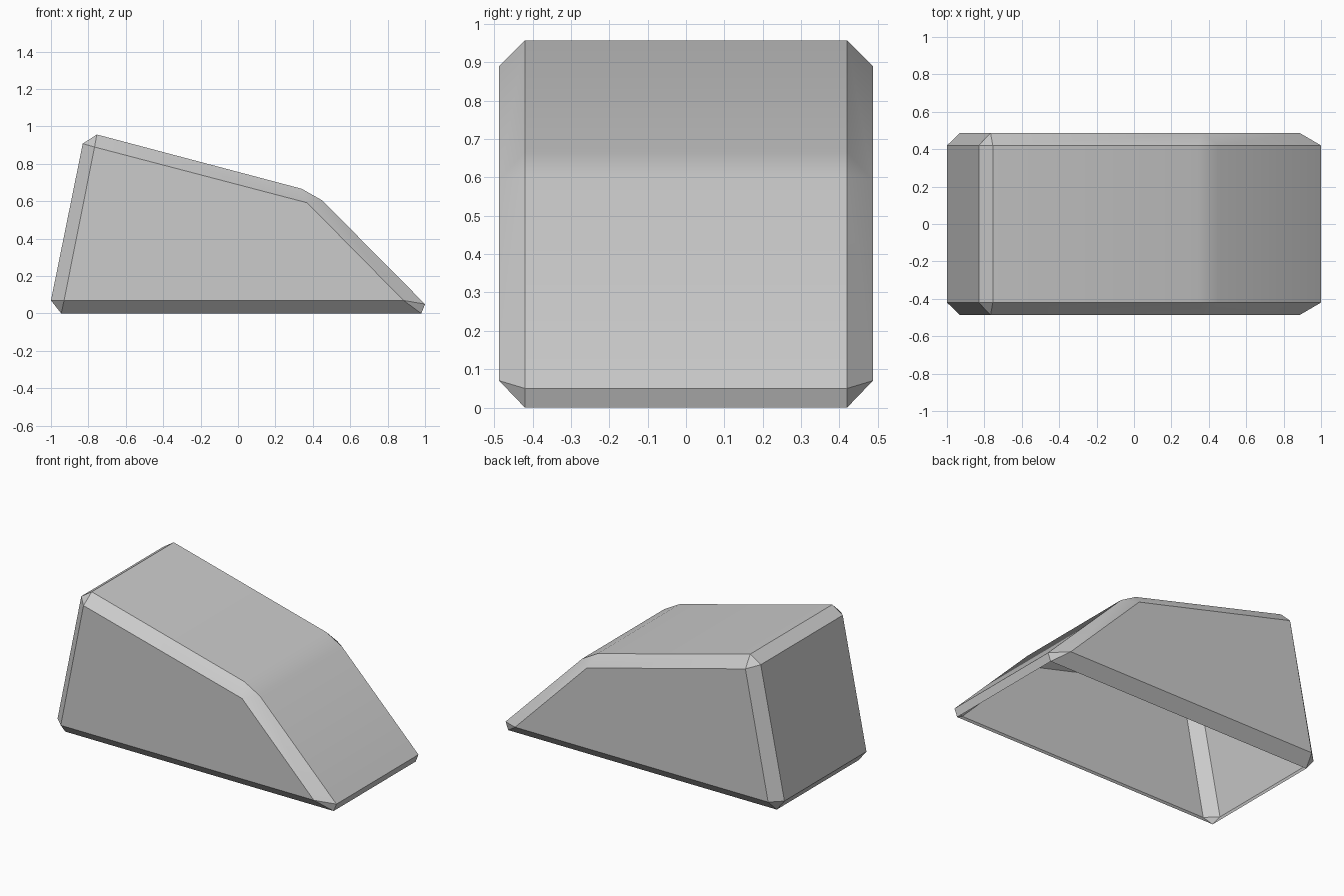
import bpy, bmesh
from math import radians

cube = bpy.data.objects.get("Cube")
if cube:
    bpy.data.objects.remove(cube, do_unlink=True)

# Plain grey material
grey = bpy.data.materials.new("light grey")
grey.use_nodes = True
grey.diffuse_color = (0.6, 0.6, 0.6, 1)
grey.node_tree.nodes["Principled BSDF"].inputs["Base Color"].default_value = (0.6, 0.6, 0.6, 1)

# Centre profile (x, z), running from the rear rim over the top to the nose rim
HALF_CENTRE, HALF_SIDE = 0.42, 0.487
centre = dict(a=(-0.945, 0), b=(-1, 0.07), c=(-0.83, 0.908), d=(-0.755, 0.957),
              e=(0.34, 0.667), f=(0.45, 0.605), g=(1, 0.05), h=(0.98, 0))
# Inset outline of the flat side panels
side = dict(p=(-0.93, 0.07), q=(-0.767, 0.89), r=(0.37, 0.592), s=(0.885, 0.07))

bm = bmesh.new()
verts = {}
for sign in (-1, 1):
    for outline, half in ((centre, HALF_CENTRE), (side, HALF_SIDE)):
        for key, (x, z) in outline.items():
            verts[key, sign] = bm.verts.new((x, sign * half, z))

# Side panel and the bevel strips around it, on both sides
for sign in (-1, 1):
    for loop in ("pqrs", "abp", "bcqp", "cdq", "derq", "efr", "fgsr", "ghs", "haps"):
        bm.faces.new([verts[key, sign] for key in loop])

# Rear, top, slope and nose span the width; the underside stays open
path = list(centre)
for k, n in zip(path, path[1:]):
    bm.faces.new([verts[k, -1], verts[n, -1], verts[n, 1], verts[k, 1]])

# Point all normals away from the middle of the shell
for face in bm.faces:
    face.normal_update()
    c = face.calc_center_median()
    c.z -= 0.35
    if face.normal.dot(c) < 0:
        face.normal_flip()

mesh = bpy.data.meshes.new("sloped_shell")
bm.to_mesh(mesh)
bm.free()
mesh.materials.append(grey)
shell = bpy.data.objects.new("sloped_shell", mesh)
bpy.context.collection.objects.link(shell)

# Smooth fold across the top, crisp bevels
bpy.ops.object.select_all(action="DESELECT")
shell.select_set(True)
bpy.context.view_layer.objects.active = shell
bpy.ops.object.shade_smooth_by_angle(angle=radians(30))
